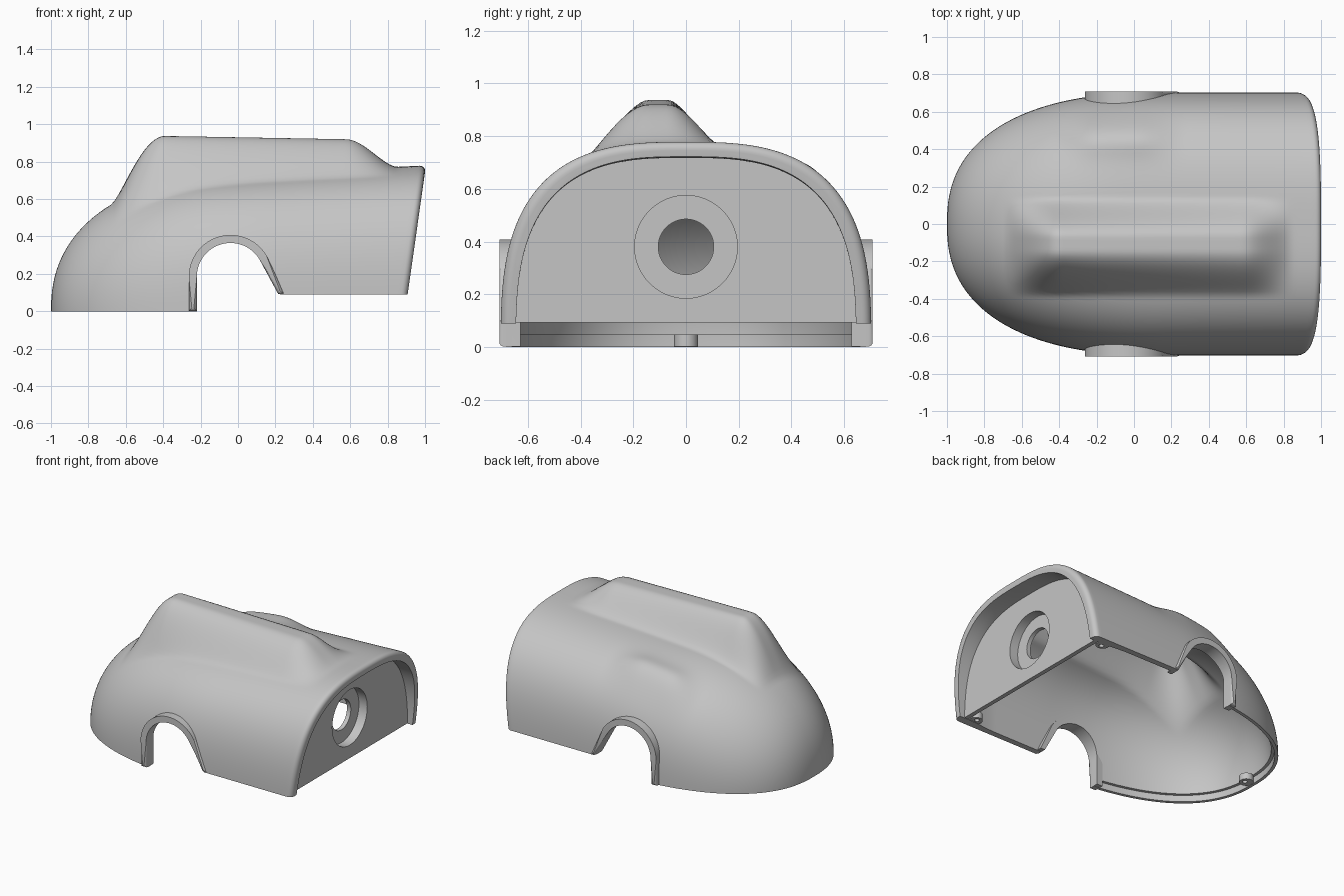
import bpy, bmesh, math
from mathutils import Matrix, Vector

if "Cube" in bpy.data.objects:
    bpy.data.objects.remove(bpy.data.objects["Cube"])

grey = bpy.data.materials.new("plain grey")
grey.use_nodes = True
grey.diffuse_color = (0.56, 0.56, 0.56, 1)
grey.node_tree.nodes["Principled BSDF"].inputs["Base Color"].default_value = (0.56, 0.56, 0.56, 1)


def ramp(a, b, v):
    t = min(1, max(0, (v - a) / (b - a)))
    return t * t * (3 - 2 * t)


def make(name, bm):
    bmesh.ops.recalc_face_normals(bm, faces=bm.faces)
    mesh = bpy.data.meshes.new(name)
    bm.to_mesh(mesh)
    bm.free()
    mesh.materials.append(grey)
    ob = bpy.data.objects.new(name, mesh)
    bpy.context.collection.objects.link(ob)
    return ob


def combine(ob, other, operation):
    mod = ob.modifiers.new("cut", 'BOOLEAN')
    mod.operation = operation
    mod.solver = 'EXACT'
    mod.object = other
    bpy.context.view_layer.objects.active = ob
    bpy.ops.object.modifier_apply(modifier=mod.name)
    bpy.data.objects.remove(other)


def prism(name, outline, y0, y1, bevel=0):
    """Extrude an x-z outline along y, optionally rounding its far end."""
    bm = bmesh.new()
    near = [bm.verts.new((x, y0, z)) for x, z in outline]
    far = [bm.verts.new((x, y1, z)) for x, z in outline]
    bm.faces.new(near)
    cap = bm.faces.new(far)
    n = len(outline)
    for i in range(n):
        j = (i + 1) % n
        bm.faces.new((near[i], near[j], far[j], far[i]))
    if bevel:
        bmesh.ops.bevel(bm, geom=list(cap.edges), offset=bevel, segments=4,
                        profile=0.5, affect='EDGES')
    return make(name, bm)


def cylinder(name, radius, depth, center, axis='Z'):
    bm = bmesh.new()
    turn = Matrix.Rotation(math.pi / 2, 4, 'Y') if axis == 'X' else Matrix()
    bmesh.ops.create_cone(bm, cap_ends=True, segments=48, radius1=radius, radius2=radius,
                          depth=depth, matrix=Matrix.Translation(center) @ turn)
    return make(name, bm)


def section(s, d, e, count=120):
    """Arched cross-section at station s, inset by d, with extra inset e."""
    tw = max(0, (0.15 - s) / (1.15 - d))
    th = max(0, (-0.1 - s) / (0.9 - d))
    w = (0.703 - d - e) * (1 - tw ** 2.4) ** (1 / 2.4)
    h = (0.73 + 0.055 * s - d - e) * (1 - th ** 2.3) ** (1 / 2.3)
    p = 2.1 + 0.8 * ramp(-1, 0.2, s)
    lean = 0.142 * ramp(0.3, 0.9, s)
    pts = []
    for i in range(count + 1):
        a = math.pi * i / count
        c, q = math.cos(a), abs(math.sin(a)) if 0 < i < count else 0
        r = (abs(c) ** p + q ** p) ** (-1 / p)
        y, z = w * r * c, h * r * q
        x = s + lean * (z - 0.09)
        # raised spine, off centre, and a soft swelling beside it
        spine = ramp(-0.68, -0.39, x) * (1 - ramp(0.58, 0.85, x))
        spine *= ramp(-0.39 + d / 2, -0.14, y) * (1 - ramp(-0.07, 0.14 - d / 2, y))
        z += max(0, 0.93 - 0.018 * x - d - z) * spine ** 0.8
        swell = ramp(-0.42, -0.2, x) * (1 - ramp(0, 0.28, x))
        z += 0.048 * swell * math.exp(-((y - 0.47) / 0.1) ** 2) * min(1, q * 2)
        pts.append((x, y, z))
    return pts


def loft(name, d, end, drop=0, round_rim=0, rear_inset=0):
    start = -1 + d + 0.0008
    stations = [start + (0.2 - d) * (i / 18) ** 2 for i in range(18)]
    last = end - round_rim
    stations += [-0.8 + (last + 0.8) * i / 84 for i in range(85)]
    rings = [(s, rear_inset * ramp(0.6, 0.84, s)) for s in stations]
    for i in range(1, 7 if round_rim else 1):
        a = math.pi / 2 * i / 6
        rings.append((last + round_rim * math.sin(a), round_rim * (1 - math.cos(a))))
    bm = bmesh.new()
    loops = []
    for s, e in rings:
        pts = section(s, d, e)
        if drop:
            pts.append((s, pts[-1][1], -drop))
            pts.append((s, pts[0][1], -drop))
        loops.append([bm.verts.new(p) for p in pts])
    n = len(loops[0])
    for a, b in zip(loops, loops[1:]):
        for i in range(n):
            j = (i + 1) % n
            bm.faces.new((a[i], a[j], b[j], b[i]))
    bm.faces.new(loops[0])
    bm.faces.new(loops[-1])
    return make(name, bm)


# Hollow shell, thicker at the rear rim
shell = loft("shell", 0, 0.907, round_rim=0.035)
combine(shell, loft("cavity", 0.042, 1.0, drop=0.1, rear_inset=0.016), 'DIFFERENCE')

# Stepped lower edge around the nose
step = loft("step", 0.022, 0.9, drop=0.1)
block = prism("block", [(-1.1, -0.2), (-0.2, -0.2), (-0.2, 0.045), (-1.1, 0.045)], -1, 1)
combine(step, block, 'INTERSECT')
combine(shell, step, 'DIFFERENCE')

# Wheel openings and raised rear skirt
cx, cz, rad = -0.04, 0.185, 0.18


def arch(r, foot):
    pts = [(cx - r, foot)]
    for i in range(33):
        a = math.pi - math.radians(150) * i / 32
        pts.append((cx + r * math.cos(a), cz + r * math.sin(a)))
    return pts


opening = arch(rad, -0.2) + [(0.225, 0.09), (1.3, 0.09), (1.3, -0.2)]
combine(shell, prism("opening", opening, -1, 1), 'DIFFERENCE')

# Flared arch lips with rounded outer edges
lip_outline = arch(rad, 0.002) + [(0.215, 0.092), (0.25, 0.092)]
lip_outline += list(reversed(arch(rad + 0.043, 0.002)))
lips = []
for side, label in ((1, "left"), (-1, "right")):
    lips.append(prism(label + "_arch_lip", lip_outline, side * 0.628, side * 0.708, 0.016))

# Rear bulkhead with a recessed round port
bulkhead = loft("bulkhead", 0.03, 1.0)
slab = prism("slab", [(0.84, 0.093), (0.87, 0.093), (0.87, 1.2), (0.84, 1.2)], -1, 1)
combine(bulkhead, slab, 'INTERSECT')
port = (0, 0.38)
combine(bulkhead, cylinder("cup", 0.22, 0.08, (0.815, *port), 'X'), 'UNION')
combine(bulkhead, cylinder("recess", 0.195, 0.1, (0.855, *port), 'X'), 'DIFFERENCE')
combine(bulkhead, cylinder("port", 0.105, 0.4, (0.8, *port), 'X'), 'DIFFERENCE')

# Screw tabs inside the lower edge
tabs = []
for name, x, y, z in (("nose_tab", -0.935, 0, 0.024), ("left_rear_tab", 0.79, 0.63, 0.115),
                      ("right_rear_tab", 0.79, -0.63, 0.115)):
    tab = cylinder(name, 0.045, 0.045, (x, y, z))
    offset = Vector((0.012, 0, 0)) if y == 0 else Vector((0, -math.copysign(0.012, y), 0))
    combine(tab, cylinder("screw_hole", 0.016, 0.2, Vector((x, y, z)) + offset), 'DIFFERENCE')
    tabs.append(tab)

# Smooth shading with crisp edges
bpy.ops.object.select_all(action='DESELECT')
for ob in [shell, bulkhead] + lips + tabs:
    ob.select_set(True)
bpy.context.view_layer.objects.active = shell
bpy.ops.object.shade_smooth_by_angle(angle=math.radians(35))
